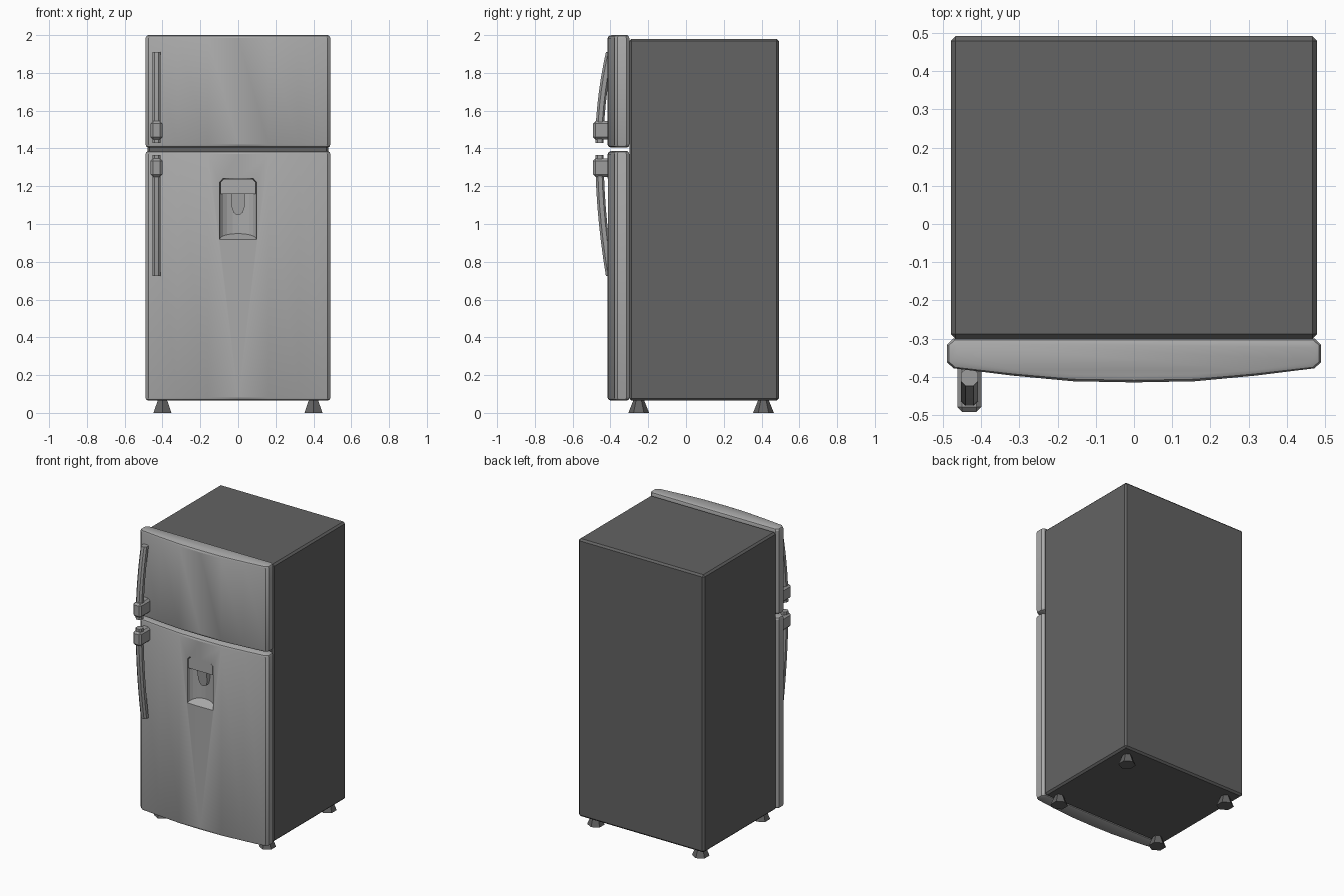
import bpy, bmesh, math
from mathutils import Vector

if "Cube" in bpy.data.objects:
    bpy.data.objects.remove(bpy.data.objects["Cube"])


def material(name, v):
    m = bpy.data.materials.new(name)
    m.diffuse_color = (v, v, v, 1)
    m.use_nodes = True
    m.node_tree.nodes["Principled BSDF"].inputs["Base Color"].default_value = m.diffuse_color
    return m


SILVER = material("silver grey", 0.40)
DARK = material("dark grey", 0.125)
HANDLE = material("handle grey", 0.34)


def finish(bm, name, mat, smooth=None):
    bmesh.ops.recalc_face_normals(bm, faces=bm.faces)
    me = bpy.data.meshes.new(name)
    bm.to_mesh(me)
    bm.free()
    me.materials.append(mat)
    ob = bpy.data.objects.new(name, me)
    bpy.context.collection.objects.link(ob)
    if smooth:
        bpy.ops.object.select_all(action='DESELECT')
        ob.select_set(True)
        bpy.context.view_layer.objects.active = ob
        bpy.ops.object.shade_smooth_by_angle(angle=math.radians(smooth))
    return ob


def loft(rings):
    """Closed solid through rings of equal point count."""
    bm = bmesh.new()
    vs = [[bm.verts.new(p) for p in r] for r in rings]
    n = len(vs[0])
    for a, b in zip(vs, vs[1:]):
        for i in range(n):
            j = (i + 1) % n
            bm.faces.new((a[i], a[j], b[j], b[i]))
    bm.faces.new(vs[0])
    bm.faces.new(vs[-1])
    return bm


def box(name, lo, hi, bevel, mat, segments=1):
    bm = bmesh.new()
    bmesh.ops.create_cube(bm, size=1)
    for v in bm.verts:
        v.co = [(a + b) / 2 + c * (b - a) for a, b, c in zip(lo, hi, v.co)]
    bmesh.ops.bevel(bm, geom=bm.edges[:], offset=bevel, segments=segments,
                    affect='EDGES', profile=0.5)
    return finish(bm, name, mat)


# cabinet
box("cabinet", (-0.48, -0.30, 0.065), (0.48, 0.492, 1.98), 0.012, DARK)

# bowed doors: plan profile of one half, mirrored in x
half = [(0.474, -0.30), (0.49, -0.316), (0.49, -0.362), (0.473, -0.378),
        (0.32, -0.397), (0.16, -0.412)]
plan = half + [(0, -0.415)] + [(-x, y) for x, y in reversed(half)]


def door(name, z0, z1):
    def ring(z, inset):
        return [(x * (1 - inset / 0.49), -0.345 + (y + 0.345) * (1 - inset / 0.06), z)
                for x, y in plan]
    b = 0.016
    bm = loft([ring(z0, b), ring(z0 + b * 0.3, b * 0.3), ring(z0 + b, 0),
               ring(z1 - b, 0), ring(z1 - b * 0.3, b * 0.3), ring(z1, b)])
    return finish(bm, name, SILVER, 25)


door("freezer_door", 1.405, 2.0)
lower = door("fridge_door", 0.065, 1.386)

# dispenser recess: rounded hollow with a sloping floor and chamfered top
arc = [(-0.098 * math.cos(math.pi * i / 10), math.sin(math.pi * i / 10)) for i in range(11)]
hollow = [(-0.098, -0.45)] + [(x, -0.408 + 0.055 * s) for x, s in arc] + [(0.098, -0.45)]
cutter = finish(loft([[(x, y, 0.918 + max(0, y + 0.41) * 0.55) for x, y in hollow],
                      [(x, y, 1.222) for x, y in hollow],
                      [(x * 0.82, y, 1.24) for x, y in hollow]]), "recess_cutter", SILVER)
cutter.hide_render = True
mod = lower.modifiers.new("recess", 'BOOLEAN')
mod.object = cutter
mod.operation = 'DIFFERENCE'
mod.solver = 'EXACT'
bpy.context.view_layer.objects.active = lower
bpy.ops.object.modifier_apply(modifier=mod.name)
bpy.data.objects.remove(cutter)

# dispenser hood
hood = [(-0.092, 1.16), (0.092, 1.16), (0.092, 1.222), (0.076, 1.238),
        (-0.076, 1.238), (-0.092, 1.222)]
finish(loft([[(x, -0.345, z) for x, z in hood],
             [(x, -0.41, z) for x, z in hood]]), "dispenser_hood", SILVER)

# dispenser paddle
paddle = [(-0.036, 1.17), (-0.034, 1.09), (-0.024, 1.06), (-0.01, 1.05),
          (0.01, 1.05), (0.024, 1.06), (0.034, 1.09), (0.036, 1.17)]
finish(loft([[(x, -0.35, z) for x, z in paddle],
             [(x, -0.398 + (1.17 - z) * 0.15, z) for x, z in paddle]]),
       "dispenser_paddle", SILVER)


# handles: curved six-sided bar and a chunky bracket, mirrored about the door gap
def handle(prefix, mid, sign, length):
    rings = []
    steps = 7
    for i in range(steps + 1):
        t = i / steps
        z = mid + sign * (0.032 + length * t)
        y = -0.48 + 0.056 * t ** 1.9
        d = 0.044
        sec = [(-0.022, y + 0.012), (-0.010, y), (0.010, y), (0.022, y + 0.012),
               (0.022, y + d - 0.010), (0.010, y + d), (-0.010, y + d), (-0.022, y + d - 0.010)]
        rings.append([(-0.431 + x, yy, z) for x, yy in sec])
    finish(loft(rings), prefix + "_handle_bar", HANDLE, 25)
    a, b = sorted((mid + sign * 0.05, mid + sign * 0.147))
    box(prefix + "_handle_bracket", (-0.463, -0.492, a), (-0.400, -0.365, b), 0.013, HANDLE)


handle("freezer", 1.397, 1, 0.481)
handle("fridge", 1.397, -1, 0.640)

# tapered hexagonal feet
for sx, side in ((-1, "left"), (1, "right")):
    for y, end in ((-0.25, "front"), (0.41, "back")):
        rings = [[(sx * 0.4 + r * math.sin(k * math.pi / 3), y + r * math.cos(k * math.pi / 3), z)
                  for k in range(6)] for r, z in ((0.055, 0), (0.027, 0.07))]
        finish(loft(rings), f"{end}_{side}_foot", DARK)
